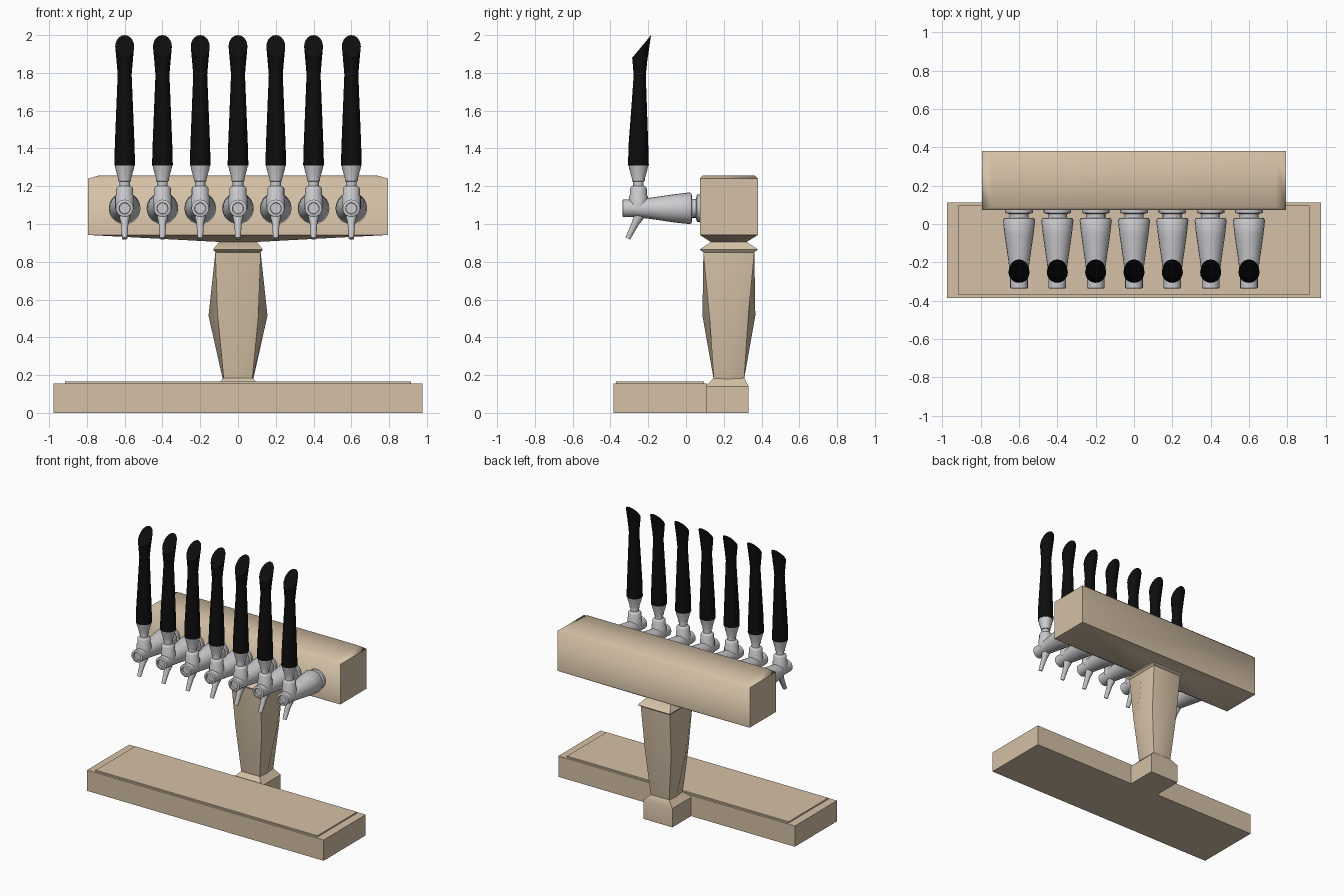
import bpy, bmesh, math
from mathutils import Vector

if "Cube" in bpy.data.objects:
    bpy.data.objects.remove(bpy.data.objects["Cube"])


def material(name, rgb):
    m = bpy.data.materials.new(name)
    m.diffuse_color = (*rgb, 1)
    m.use_nodes = True
    m.node_tree.nodes["Principled BSDF"].inputs["Base Color"].default_value = m.diffuse_color
    return m


TAN = material("warm tan", (0.66, 0.53, 0.38))
SILVER = material("brushed silver", (0.60, 0.60, 0.62))
BLACK = material("handle black", (0.004, 0.004, 0.004))


def loft(name, rings, mat, angle=40):
    """Skin a list of equal-length point rings and cap both ends."""
    bm = bmesh.new()
    rows = [[bm.verts.new(p) for p in ring] for ring in rings]
    n = len(rows[0])
    for a, b in zip(rows, rows[1:]):
        for i in range(n):
            j = (i + 1) % n
            bm.faces.new((a[i], a[j], b[j], b[i]))
    bm.faces.new(rows[0])
    bm.faces.new(rows[-1])
    bmesh.ops.recalc_face_normals(bm, faces=bm.faces)
    me = bpy.data.meshes.new(name)
    bm.to_mesh(me)
    bm.free()
    me.materials.append(mat)
    ob = bpy.data.objects.new(name, me)
    bpy.context.collection.objects.link(ob)
    bpy.ops.object.select_all(action='DESELECT')
    ob.select_set(True)
    bpy.context.view_layer.objects.active = ob
    bpy.ops.object.shade_smooth_by_angle(angle=math.radians(angle))
    return ob


def rect(hx, hy, z, cy):
    return [(-hx, cy - hy, z), (hx, cy - hy, z), (hx, cy + hy, z), (-hx, cy + hy, z)]


def lathe(name, start, axis, profile, mat, n=20):
    """Turn (distance, radius) pairs around an axis in the yz plane."""
    d = Vector(axis).normalized()
    u = Vector((1, 0, 0))
    v = d.cross(u)
    rings = []
    for t, r in profile:
        c = Vector(start) + d * t
        rings.append([c + (u * math.cos(a) + v * math.sin(a)) * r
                      for a in (2 * math.pi * i / n for i in range(n))])
    return loft(name, rings, mat)


CY = 0.227  # depth centre of column and beam

# Drip tray base and its raised plate
loft("drip_tray_base", [rect(0.976, 0.248, z, -0.137) for z in (0, 0.155)], TAN)
loft("drip_tray_plate", [rect(0.915, 0.233, z, -0.137) for z in (0.15, 0.165)], TAN)

# Foot behind the tray
loft("column_foot", [rect(0.12, 0.115, 0, 0.217), rect(0.12, 0.115, 0.14, 0.217),
                     rect(0.075, 0.08, 0.185, CY)], TAN)


# Column: square ends swelling into an eight-sided middle
def octa(cx, cy, mx, my, z):
    return [(x, CY + y, z) for x, y in
            ((mx, 0), (cx, cy), (0, my), (-cx, cy), (-mx, 0), (-cx, -cy), (0, -my), (cx, -cy))]


loft("column", [octa(0.075, 0.08, 0.08, 0.08, 0.175),
                octa(0.108, 0.103, 0.156, 0.14, 0.515),
                octa(0.12, 0.135, 0.12, 0.135, 0.85)], TAN, 45)
loft("column_collar", [rect(0.12, 0.135, 0.85, CY), rect(0.132, 0.154, 0.865, CY),
                       rect(0.10, 0.095, 0.905, CY)], TAN)

# Beam with tapered underside and eased top
loft("tap_beam", [rect(0.10, 0.095, 0.905, CY), rect(0.793, 0.154, 0.942, CY),
                  rect(0.793, 0.154, 1.24, CY), rect(0.74, 0.138, 1.256, CY)], TAN, 50)

# One tap at x = 0
TZ, TY = 1.083, -0.252
parts = [
    lathe("tap_body", (0, 0.08, TZ), (0, -1, 0),
          [(0, 0.072), (0.022, 0.072), (0.028, 0.05), (0.048, 0.05), (0.05, 0.078),
           (0.06, 0.084), (0.14, 0.075), (0.27, 0.056), (0.35, 0.046), (0.413, 0.046),
           (0.416, 0.042), (0.416, 0.03), (0.404, 0.028)], SILVER),
    lathe("tap_stem", (0, TY, 1.08), (0, 0, 1),
          [(0, 0.05), (0.065, 0.05), (0.075, 0.045), (0.108, 0.045), (0.118, 0.038),
           (0.122, 0.028), (0.145, 0.028), (0.148, 0.034), (0.16, 0.034),
           (0.21, 0.048), (0.232, 0.052)], SILVER),
    lathe("tap_spout", (0, -0.235, 1.07), (0, -0.07, -0.14),
          [(0, 0.032), (0.045, 0.027), (0.07, 0.02), (0.164, 0.014)], SILVER, 14),
]

# Handle: tapered grip ending in a slanted cut (z, centre y, rx, ry, slant)
rings = []
for z, cy, rx, ry, slant in ((1.31, TY, 0.055, 0.055, 0), (1.42, TY, 0.052, 0.052, 0),
                             (1.62, -0.248, 0.044, 0.041, 0), (1.79, -0.245, 0.037, 0.032, 0),
                             (1.85, -0.243, 0.042, 0.038, 0.35), (1.94, -0.235, 0.05, 0.05, 1.2)):
    ring = []
    for i in range(20):
        a = 2 * math.pi * i / 20
        y = ry * math.sin(a)
        ring.append((rx * math.cos(a), cy + y, z + slant * y))
    rings.append(ring)
parts.append(loft("tap_handle", rings, BLACK))

# Repeat the tap along the beam
for k in (-3, -2, -1, 1, 2, 3):
    for p in parts:
        c = p.copy()
        c.location.x = 0.2 * k
        bpy.context.collection.objects.link(c)
